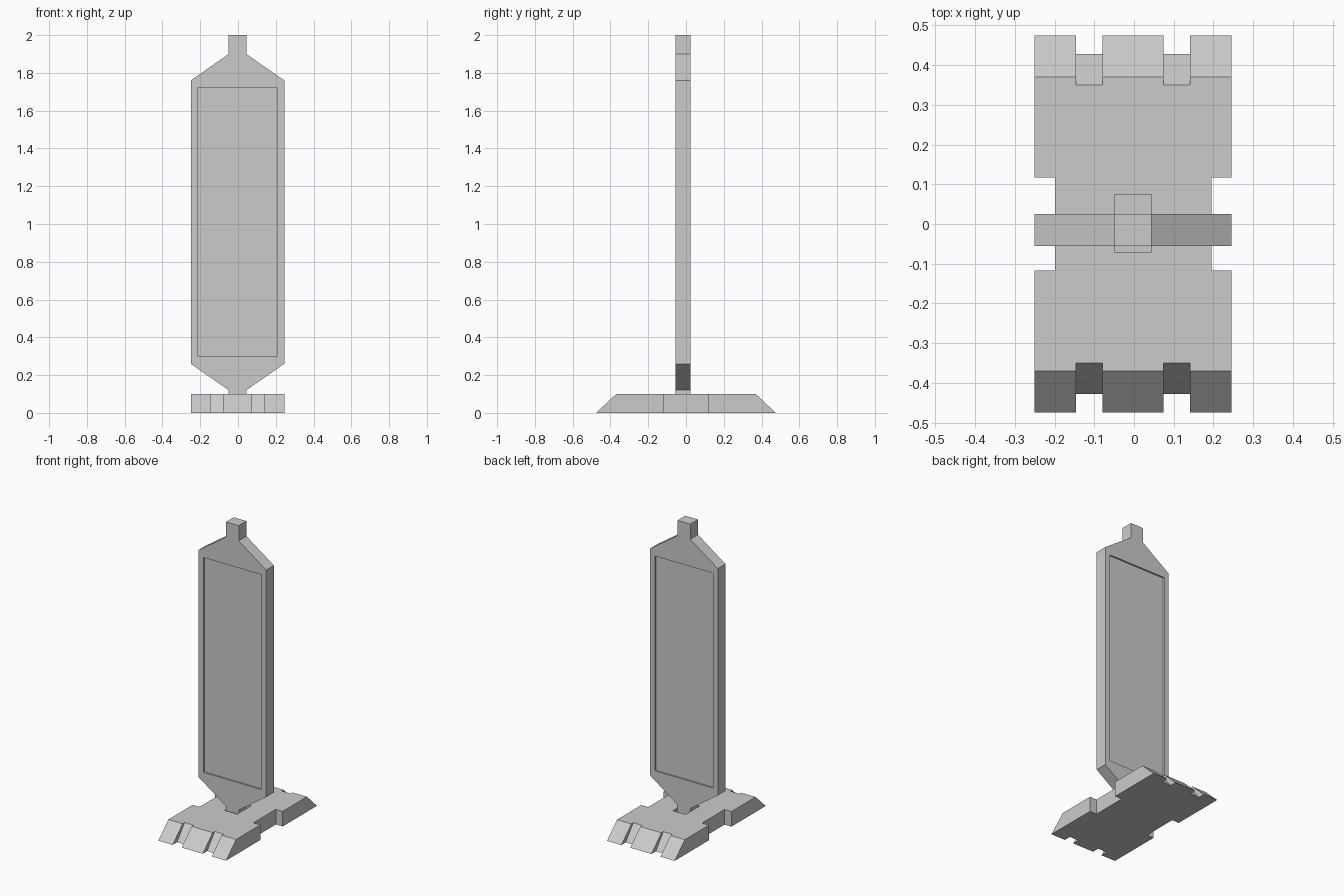
import bpy, bmesh

if "Cube" in bpy.data.objects:
    bpy.data.objects.remove(bpy.data.objects["Cube"])

CX = -0.0025     # model is very slightly off the centre line
PANEL_Y = -0.015


def loft(name, lower, upper):
    """Solid between two matching closed outlines."""
    bm = bmesh.new()
    a = [bm.verts.new(p) for p in lower]
    b = [bm.verts.new(p) for p in upper]
    n = len(a)
    bm.faces.new(a)
    bm.faces.new(b)
    for i in range(n):
        j = (i + 1) % n
        bm.faces.new((a[i], a[j], b[j], b[i]))
    bmesh.ops.recalc_face_normals(bm, faces=bm.faces)
    me = bpy.data.meshes.new(name)
    bm.to_mesh(me)
    bm.free()
    ob = bpy.data.objects.new(name, me)
    bpy.context.collection.objects.link(ob)
    return ob


def mirror4(quarter):
    """Quarter outline -> full closed outline, mirrored in both axes."""
    half = quarter + [(-u, *r) for u, *r in reversed(quarter)]
    return half + [(u, -v, *[-k for k in r]) for u, v, *r in reversed(half)]


def carve(target, centre, size):
    """Cut a rectangular pocket out of the target."""
    bpy.ops.mesh.primitive_cube_add(size=1, location=centre)
    cutter = bpy.context.object
    cutter.scale = size
    cutter.hide_render = True
    mod = target.modifiers.new("pocket", 'BOOLEAN')
    mod.operation = 'DIFFERENCE'
    mod.solver = 'EXACT'
    mod.object = cutter
    bpy.context.view_layer.objects.active = target
    bpy.ops.object.modifier_apply(modifier=mod.name)
    bpy.data.objects.remove(cutter, do_unlink=True)


# Foot: notched slab with sloped ends; entries are x, y at floor, y at top
foot = mirror4([(0.197, 0.117, 0.117), (0.2475, 0.117, 0.117),
                (0.2475, 0.475, 0.37), (0.143, 0.475, 0.37),
                (0.143, 0.428, 0.35), (0.077, 0.428, 0.35),
                (0.077, 0.475, 0.37)])
base = loft("base", [(x + CX, lo, 0) for x, lo, hi in foot],
            [(x + CX, hi, 0.1) for x, lo, hi in foot])

# Socket in the foot that receives the lower peg
carve(base, (CX, 0.0015, 0.07), (0.094, 0.145, 0.1))

# Upright board with tapered ends and pegs, centred on z = 1.01
outline = mirror4([(0.2475, 0.75), (0.0465, 0.89), (0.0465, 0.99)])
board = loft("board",
             [(x + CX, PANEL_Y - 0.04, z + 1.01) for x, z in outline],
             [(x + CX, PANEL_Y + 0.04, z + 1.01) for x, z in outline])

# Shallow display recess on both faces
for side in (-1, 1):
    carve(board, (CX, PANEL_Y + side * 0.05, 1.01), (0.425, 0.04, 1.42))
